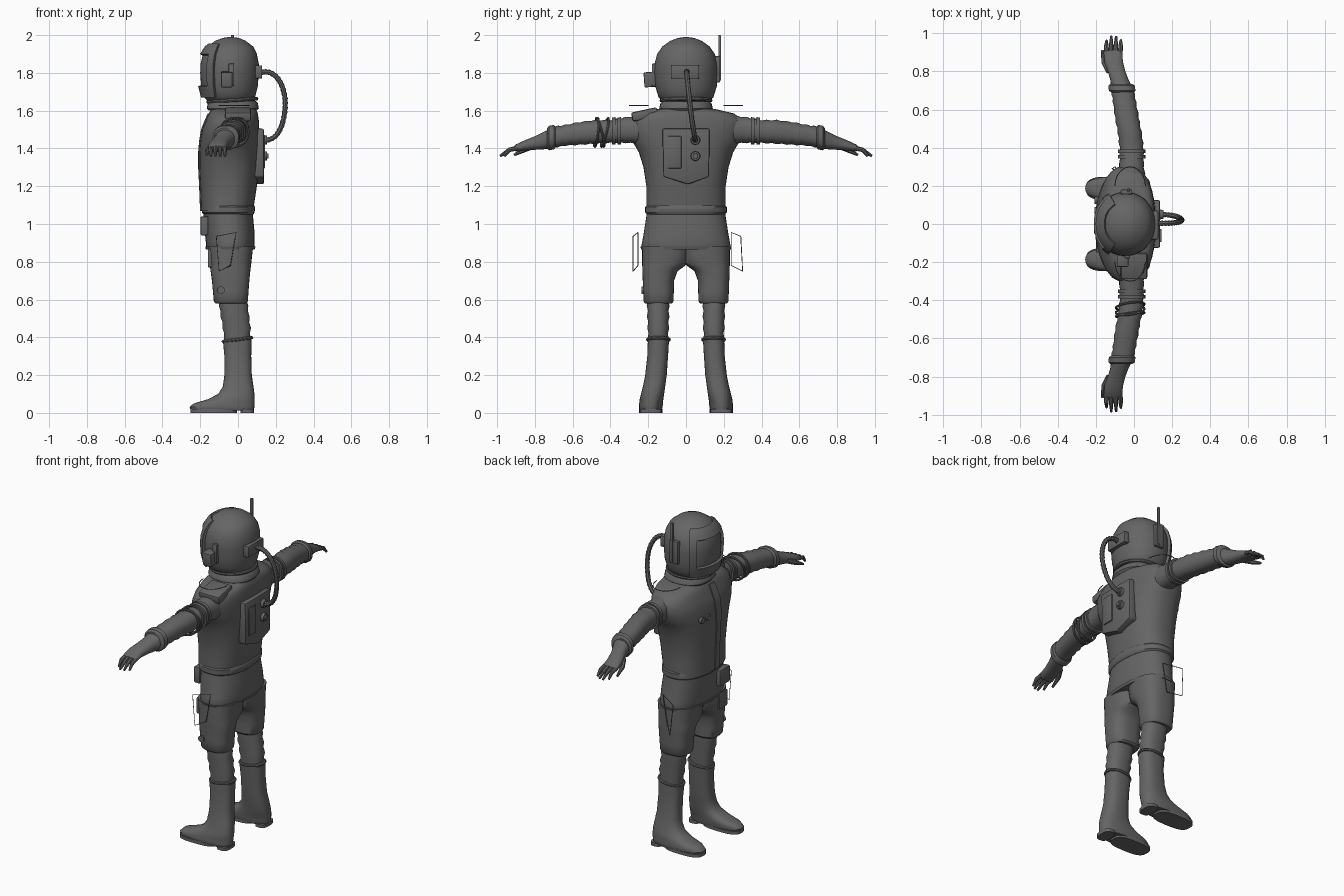
import bpy, bmesh
from math import sin, cos, pi, radians
from mathutils import Vector, Matrix, Euler
from mathutils.geometry import interpolate_bezier

if "Cube" in bpy.data.objects:
    bpy.data.objects.remove(bpy.data.objects["Cube"])

grey = bpy.data.materials.new("dark_grey")
grey.use_nodes = True
GREY = (0.13, 0.13, 0.13, 1)
grey.diffuse_color = GREY
grey.node_tree.nodes["Principled BSDF"].inputs["Base Color"].default_value = GREY
parts = []


def add(name, data):
    ob = bpy.data.objects.new(name, data)
    data.materials.append(grey)
    bpy.context.collection.objects.link(ob)
    parts.append(ob)
    return ob


def from_bmesh(name, bm):
    bmesh.ops.recalc_face_normals(bm, faces=bm.faces)
    me = bpy.data.meshes.new(name)
    bm.to_mesh(me)
    bm.free()
    return add(name, me)


def bevel(ob, width):
    mod = ob.modifiers.new("bevel", "BEVEL")
    mod.width, mod.segments, mod.limit_method = width, 2, "ANGLE"
    return ob


def loft(name, secs, axis="z", side=1, n=32, p=2.3, rows=1, grow=0, ripple=0, keep=None):
    """Skin rounded sections (position, x0, x1, low, high) along z or y."""
    full = []
    for a, b in zip(secs, secs[1:]):
        full += [[u + (v - u) * k / rows for u, v in zip(a, b)] for k in range(rows)]
    full.append(secs[-1])
    bm, rings = bmesh.new(), []
    for j, (t, x0, x1, b0, b1) in enumerate(full):
        g = grow + ripple * (1 if j % 2 else -1)
        ring = []
        for i in range(n):
            c, s = cos(2 * pi * i / n), sin(2 * pi * i / n)
            c, s = [(abs(v) ** (2 / p)) * (1 if v > 0 else -1) for v in (c, s)]
            x = (x0 + x1) / 2 + ((x1 - x0) / 2 + g) * c
            w = (b0 + b1) / 2 + ((b1 - b0) / 2 + g) * s
            ring.append(bm.verts.new((x, w * side, t) if axis == "z" else (x, t * side, w)))
        rings.append(ring)
    for j, (lo, hi) in enumerate(zip(rings, rings[1:])):
        mid = (full[j][0] + full[j + 1][0]) / 2
        for i in range(n):
            if keep is None or keep((i + 0.5) * 360 / n - 180, mid):
                k = (i + 1) % n
                bm.faces.new((lo[i], lo[k], hi[k], hi[i]))
    if keep is None:
        bm.faces.new(rings[0])
        bm.faces.new(rings[-1])
    else:
        bmesh.ops.delete(bm, geom=[v for v in bm.verts if not v.link_faces], context="VERTS")
    ob = from_bmesh(name, bm)
    if keep:
        mod = ob.modifiers.new("thickness", "SOLIDIFY")
        mod.thickness, mod.offset = max(grow, 0.005), -1
    return ob


def box(name, centre, size, rot=(0, 0, 0), soft=0.006):
    bm = bmesh.new()
    bmesh.ops.create_cube(bm, size=1)
    turn = Euler([radians(a) for a in rot]).to_matrix().to_4x4()
    bm.transform(Matrix.Translation(centre) @ turn @ Matrix.Diagonal((*size, 1)))
    return bevel(from_bmesh(name, bm), soft)


def disc(name, centre, radius, depth, axis="X"):
    bm = bmesh.new()
    bmesh.ops.create_cone(bm, cap_ends=True, segments=20, radius1=radius,
                          radius2=radius * 0.85, depth=depth)
    bm.transform(Matrix.Translation(centre) @ Vector((0, 0, 1)).rotation_difference(
        Vector((1, 0, 0) if axis == "X" else (0, 1, 0))).to_matrix().to_4x4())
    return from_bmesh(name, bm)


def tube(name, pts, radius, radii=None, closed=False):
    cu = bpy.data.curves.new(name, "CURVE")
    cu.dimensions, cu.bevel_depth, cu.bevel_resolution, cu.use_fill_caps = "3D", radius, 2, True
    sp = cu.splines.new("POLY")
    sp.points.add(len(pts) - 1)
    for i, q in enumerate(pts):
        sp.points[i].co = (*q, 1)
        sp.points[i].radius = radii[i] if radii else 1
    sp.use_cyclic_u = closed
    return add(name, cu)


def hoop(name, centre, u, v, radius, n=28):
    c, u, v = Vector(centre), Vector(u), Vector(v)
    return tube(name, [c + u * cos(2 * pi * i / n) + v * sin(2 * pi * i / n)
                       for i in range(n)], radius, closed=True)


def sym(*rows):
    """Expand (z, x0, x1, half_width) to full section rows."""
    return [(z, a, b, -w, w) for z, a, b, w in rows]


# Jacket, belt and front closure
torso = sym((1.07, -.195, .08, .21), (1.2, -.2, .1, .21), (1.3, -.205, .11, .225),
            (1.38, -.205, .113, .25), (1.44, -.2, .113, .285), (1.5, -.19, .113, .305),
            (1.55, -.17, .11, .3), (1.585, -.155, .105, .255), (1.61, -.14, .095, .15))
loft("jacket", torso, n=48, rows=2, p=2.4)
loft("zip_flap", torso[:-1], n=48, rows=2, p=2.4, grow=.006, keep=lambda a, z: 0 < a < 8)
loft("belt", sym((1.05, -.18, .08, .205), (1.06, -.19, .088, .216), (1.09, -.193, .09, .216),
                 (1.1, -.19, .084, .207)), n=48)
skirt = sym((.865, -.165, .083, .232), (.88, -.168, .088, .237), (.95, -.175, .088, .224),
            (1.06, -.183, .078, .207))
loft("jacket_skirt", skirt, n=48, rows=2)
loft("hem_band", skirt[:2], n=48, grow=.005)

# Collar and neck
loft("neck", sym((1.58, -.13, .07, .11), (1.68, -.13, .07, .11)))
loft("collar", sym((1.6, -.155, .1, .135), (1.612, -.165, .11, .142), (1.64, -.16, .105, .135),
                   (1.65, -.15, .095, .125)))
hoop("collar_ring", (-.03, 0, 1.655), (.128, 0, .008), (0, .13, 0), .01)

# Helmet with framed visor
helmet = sym((1.65, -.16, .07, .12), (1.67, -.18, .09, .145), (1.73, -.195, .105, .163),
             (1.8, -.2, .11, .168), (1.85, -.198, .11, .166), (1.9, -.185, .1, .153),
             (1.94, -.16, .08, .125), (1.97, -.12, .04, .083), (1.985, -.08, .005, .043),
             (1.99, -.05, -.03, .01))
loft("helmet", helmet, n=48, rows=2, p=2.1)
loft("visor_frame", helmet[1:8], n=48, rows=2, p=2.1, grow=.016,
     keep=lambda a, z: abs(a) < 62 and z < 1.955 and not (abs(a) < 46 and 1.73 < z < 1.9))
box("ear_unit", (-.06, -.19, 1.765), (.06, .065, .08), (4, 0, 0))
box("ear_unit_plate", (-.035, -.168, 1.79), (.03, .025, .12))
box("antenna_base", (-.04, .168, 1.82), (.06, .025, .14))
box("antenna", (-.03, .178, 1.88), (.016, .014, .24), soft=.003)
box("hose_port", (.108, -.005, 1.805), (.04, .15, .07))

# Air hose with ribs
joints = [Vector(q) for q in ((.115, .005, 1.8), (.2, 0, 1.83), (.25, .01, 1.73), (.25, .02, 1.64),
                              (.25, .03, 1.55), (.22, .05, 1.43), (.13, .05, 1.445))]
path = interpolate_bezier(*joints[:4], 24)[:-1] + interpolate_bezier(*joints[3:], 24)
tube("air_hose", path, .015, [1 if i % 2 else .8 for i in range(len(path))])

# Backpack
bm = bmesh.new()
outline = ((-.125, 1.505), (.125, 1.505), (.122, 1.25), (.01, 1.21), (-.12, 1.25))
base = bm.faces.new([bm.verts.new((.08, y, z)) for y, z in outline])
ext = bmesh.ops.extrude_face_region(bm, geom=[base])
bmesh.ops.translate(bm, vec=(.057, 0, 0),
                    verts=[v for v in ext["geom"] if isinstance(v, bmesh.types.BMVert)])
bevel(from_bmesh("backpack", bm), .008)
box("backpack_panel", (.138, -.06, 1.38), (.012, .07, .17), soft=.003)
for name, z in (("hose_socket", 1.445), ("backpack_dial", 1.36)):
    disc(name, (.142, .05, z), .027, .025)
    disc(name + "_cap", (.15, .05, z), .016, .025)

# Chest dials, shoulder pad and belt pouches
for i, y in enumerate((.07, .125)):
    disc(f"chest_dial_{i + 1}", (-.196, y, 1.42), .02, .02)
box("shoulder_pad", (.0, -.218, 1.58), (.14, .14, .05), (12, 0, 0), .012)
box("belt_pouch", (-.178, -.1, .99), (.04, .1, .1))
box("front_pouch", (-.145, -.14, .82), (.03, .08, .1))
disc("thigh_button", (-.09, -.225, .65), .02, .02, "Y")

# Limbs, built once per side
arm = [(.24, -.09, .06, 1.425, 1.575), (.32, -.075, .05, 1.43, 1.565), (.4, -.075, .05, 1.43, 1.55),
       (.48, -.085, .04, 1.425, 1.55), (.56, -.1, .025, 1.42, 1.54), (.64, -.11, .01, 1.415, 1.525),
       (.7, -.12, 0, 1.405, 1.515)]
glove = [(.72, -.12, -.01, 1.4, 1.505), (.76, -.125, -.03, 1.395, 1.485),
         (.8, -.138, -.045, 1.393, 1.465), (.85, -.155, -.058, 1.388, 1.445),
         (.9, -.158, -.062, 1.383, 1.422), (.91, -.15, -.07, 1.39, 1.412)]
cuff = [(.69, -.12, 0, 1.405, 1.515), (.7, -.132, .008, 1.395, 1.525),
        (.725, -.134, .004, 1.39, 1.52), (.735, -.125, -.01, 1.4, 1.508)]
shorts = [(.58, -.12, .045, .075, .217), (.59, -.128, .052, .066, .225), (.7, -.138, .06, .063, .229),
          (.75, -.145, .065, .045, .231), (.79, -.15, .07, -.01, .232), (.88, -.16, .08, -.02, .232)]
shin = [(.36, -.068, .065, .095, .2), (.45, -.08, .066, .092, .202), (.54, -.095, .055, .09, .205),
        (.62, -.105, .045, .09, .205)]
boot = [(.012, -.25, .083, .128, .245), (.03, -.256, .087, .124, .25), (.05, -.235, .088, .122, .248),
        (.072, -.16, .088, .12, .245), (.1, -.105, .087, .116, .238), (.14, -.08, .082, .11, .228),
        (.2, -.072, .073, .102, .216), (.3, -.072, .07, .095, .205), (.385, -.08, .072, .09, .202)]
for s, word in ((1, "right"), (-1, "left")):
    loft(word + "_sleeve", arm, "y", s, rows=3, ripple=.0025)
    loft(word + "_cuff", cuff, "y", s)
    loft(word + "_glove", glove, "y", s, n=24)
    for y in (.353, .382):
        loft(word + "_arm_band", [(y - .009, -.08, .055, 1.425, 1.562),
                                  (y + .009, -.08, .055, 1.424, 1.56)], "y", s, grow=.004)
    for i in range(4):
        x = -.147 + i * .025
        reach = (.962, .985, .982, .965)[i]
        tube(word + "_finger", [(x, s * .89, 1.403), (x + .002, s * .935, 1.393),
                                (x + .003, s * reach, 1.36)], .0125, [1, .95, .5])
    tube(word + "_thumb", [(-.13, s * .8, 1.42), (-.158, s * .85, 1.395), (-.166, s * .91, 1.366)],
         .014, [1.2, 1, .5])
    loft(word + "_shorts_leg", shorts, "z", s, p=2.6, rows=2)
    loft(word + "_trouser_leg", shin, "z", s, rows=3, ripple=.003)
    loft(word + "_boot", boot, "z", s, p=2.5, rows=2)
    hoop(word + "_boot_cuff", (-.003, s * .146, .388), (.075, 0, .01), (0, .057, 0), .009)
    loft(word + "_fore_sole", [(z, -.252, -.005, .125, .248) for z in (0, .02)], "z", s, p=3)
    loft(word + "_heel", [(z, .012, .086, .13, .243) for z in (0, .02)], "z", s, p=3)
    # Fine loose cords around the pocket and shoulder
    y = (.24, .29, .3, .24) if s > 0 else (.255, .28, .28, .255)
    tube(word + "_pocket_cord", [(-.01, s * y[0], .955), (-.115, s * y[1], .935),
                                 (-.1, s * y[2], .75), (-.04, s * y[3], .78)], .0025, closed=True)
    tube(word + "_shoulder_cord", [(-.02 + .08 * cos(pi * k / 12), s * (.2 + .1 * sin(pi * k / 12)),
                                    1.627) for k in range(13)], .0025)

# Wrapped coils on one upper arm
for y, lean in ((.43, .018), (.455, -.02), (.475, .008)):
    hoop("arm_coil", (-.02, -y, 1.485), (.075, .01, 0), (0, lean, .076), .006)

# Convert curves and smooth the rounded surfaces
bpy.ops.object.select_all(action="DESELECT")
for ob in parts:
    ob.select_set(True)
bpy.context.view_layer.objects.active = parts[0]
bpy.ops.object.convert(target="MESH")
bpy.ops.object.shade_smooth_by_angle(angle=radians(38))
